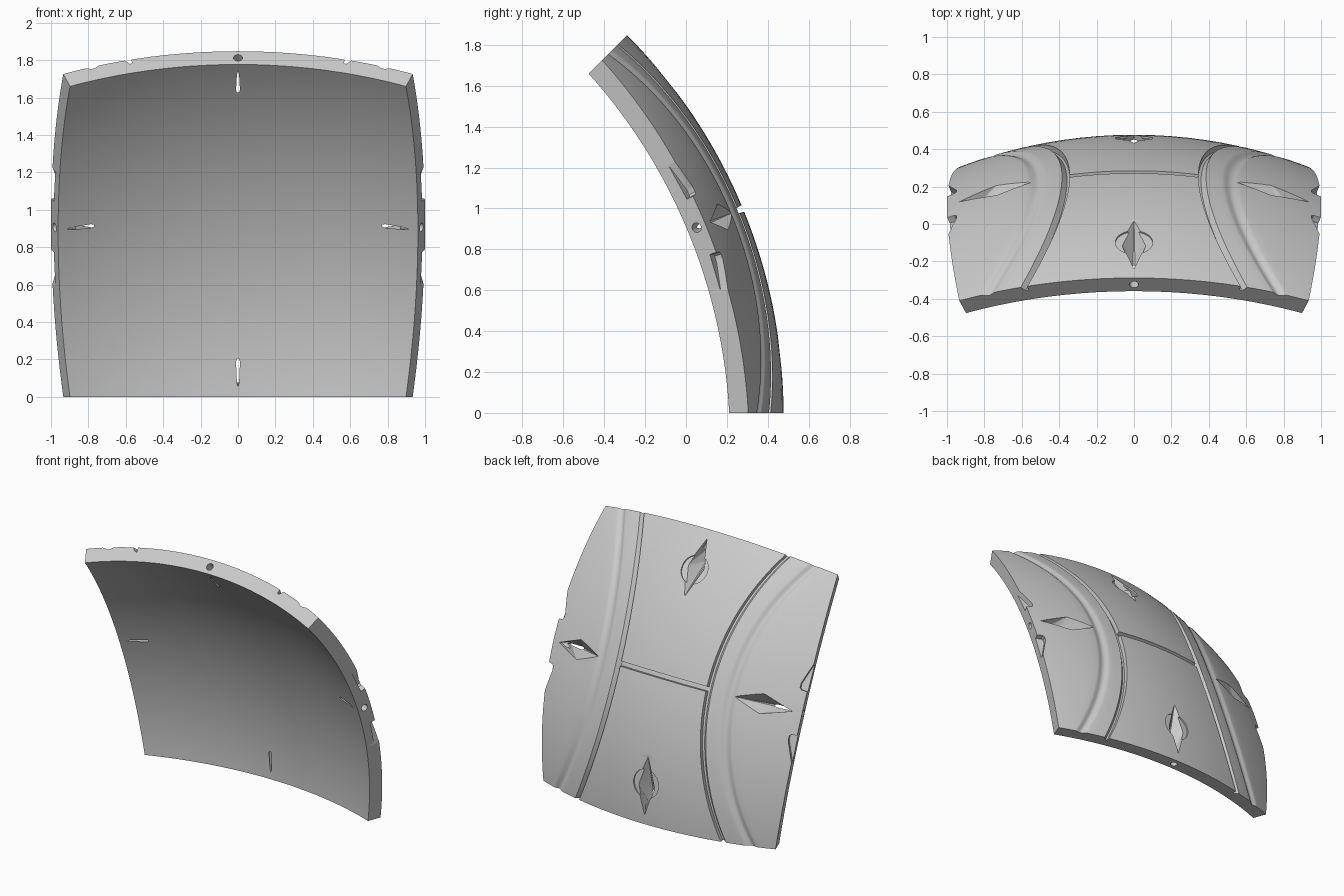
import bpy, bmesh, math
from mathutils import Vector

cube = bpy.data.objects.get("Cube")
if cube:
    bpy.data.objects.remove(cube)

# Sphere tile: 45 degrees wide both ways
HALF = math.radians(22.5)
EDGE = math.tan(HALF)
R_OUT = 1 / math.sin(HALF)
R_IN = R_OUT - 0.1
CENTRE = Vector((0, -2.136, 0))
SIDE = Vector((1, 0, 0))
UP = Vector((0, -math.sin(HALF), math.cos(HALF)))
OUT = Vector((0, math.cos(HALF), math.sin(HALF)))


def on_sphere(a, b, r):
    return CENTRE + (SIDE * a + UP * b + OUT).normalized() * r


def lerp(a, b, n):
    return [a + (b - a) * k / n for k in range(n)]


def half_row(b):
    """Columns from the middle to one side, as (position, depth) pairs."""
    t = (b / EDGE) ** 2
    seam = 0.133 + 0.109 * t
    roll = seam + 0.07 + 0.026 * t
    w = 0.02
    trench = 0.03 if abs(b) < 0.006 else 0
    cols = [(a, trench) for a in lerp(0, seam, 6)]
    # sharp seam with one sloped wall
    cols += [(seam, trench), (seam + 0.001, 0.03), (seam + 0.007, 0.03)]
    cols += [(a, 0) for a in lerp(seam + 0.016, roll - w, 3)]
    # soft rounded channel
    for k in range(10):
        f = k / 10
        cols.append((roll - w + 2 * w * f, 0.007 * (1 - math.cos(math.tau * f))))
    cols += [(a, 0) for a in lerp(roll + w, EDGE, 8)] + [(EDGE, 0)]
    return cols


# Curved shell
rows = [0.0055] + [math.tan(x) for x in lerp(0.0065, HALF, 26)] + [EDGE]
rows = [-b for b in reversed(rows)] + rows
bm = bmesh.new()
outer, inner = [], []
for b in rows:
    half = half_row(b)
    cols = [(-a, d) for a, d in reversed(half[1:])] + half
    outer.append([bm.verts.new(on_sphere(a, b, R_OUT - d)) for a, d in cols])
    inner.append([bm.verts.new(on_sphere(a, b, R_IN)) for a, d in cols])
nr, nc = len(outer), len(outer[0])
for layer in (outer, inner):
    for i in range(nr - 1):
        for j in range(nc - 1):
            bm.faces.new((layer[i][j], layer[i][j + 1], layer[i + 1][j + 1], layer[i + 1][j]))
for i in (0, nr - 1):
    for j in range(nc - 1):
        bm.faces.new((outer[i][j], outer[i][j + 1], inner[i][j + 1], inner[i][j]))
for j in (0, nc - 1):
    for i in range(nr - 1):
        bm.faces.new((outer[i][j], outer[i + 1][j], inner[i + 1][j], inner[i][j]))
bmesh.ops.recalc_face_normals(bm, faces=bm.faces)


def make_object(name, bm):
    mesh = bpy.data.meshes.new(name)
    bm.to_mesh(mesh)
    bm.free()
    ob = bpy.data.objects.new(name, mesh)
    bpy.context.collection.objects.link(ob)
    return ob


shell = make_object("curved_shell_panel", bm)
cutters = []


def hull_cutter(name, points):
    bm = bmesh.new()
    for p in points:
        bm.verts.new(p)
    res = bmesh.ops.convex_hull(bm, input=bm.verts)
    loose = [v for v in bm.verts if not v.link_faces]
    bmesh.ops.delete(bm, geom=loose, context='VERTS')
    bmesh.ops.recalc_face_normals(bm, faces=bm.faces)
    ob = make_object(name, bm)
    ob.hide_render = True
    cutters.append(ob)


def tube_points(start, end, radius, n=24):
    axis = (end - start).normalized()
    p = axis.orthogonal().normalized()
    q = axis.cross(p)
    return [c + (p * math.cos(math.tau * k / n) + q * math.sin(math.tau * k / n)) * radius
            for c in (start, end) for k in range(n)]


def turned(k, a, b, r):
    for _ in range(k):
        a, b = -b, a
    return on_sphere(a, b, r)


# Kite pockets and edge bolt holes on all four sides
def tan_deg(d):
    return math.tan(math.radians(d))


for k in range(4):
    if k % 2:
        d = tan_deg(16.2)
        hull_cutter("disc_cutter", tube_points(
            turned(k, d, 0, R_OUT - 0.012), turned(k, d, 0, R_OUT + 0.03), 0.1, 40))
    top = R_OUT + 0.012
    kite = [turned(k, tan_deg(d), s, top) for d, s in
            ((11.5, 0), (16, 0.029), (16, -0.029), (21, 0))]
    tip = [turned(k, tan_deg(d), s, R_IN - 0.008) for d, s in
           ((18.4, 0.0025), (18.4, -0.0025), (21.3, 0))]
    hull_cutter("kite_cutter", kite + tip)
    mid = R_OUT - 0.05
    edge = turned(k, EDGE, 0, mid)
    along = (edge - turned(k, EDGE - 0.001, 0, mid)).normalized()
    hull_cutter("bolt_cutter", tube_points(edge - along * 0.12, edge + along * 0.05, 0.024))

# Tapered notches along the left and right outer edges
for sx in (-1, 1):
    for sz in (-1, 1):
        plan = ((0.391, 0.068), (0.396, 0.063), (0.391, 0.08), (0.435, 0.06), (0.435, 0.195))
        hull_cutter("notch_cutter", [on_sphere(sx * a, sz * b, R_OUT + h)
                                     for a, b in plan for h in (0.02, -0.035)])

# Cut everything, then drop the cutters
bpy.ops.object.select_all(action='DESELECT')
bpy.context.view_layer.objects.active = shell
shell.select_set(True)
for c in cutters:
    mod = shell.modifiers.new("cut", 'BOOLEAN')
    mod.operation = 'DIFFERENCE'
    mod.solver = 'EXACT'
    mod.object = c
    bpy.ops.object.modifier_apply(modifier=mod.name)
for c in cutters:
    bpy.data.objects.remove(c)
bpy.ops.object.shade_smooth_by_angle(angle=math.radians(25))

# Single plain material
mat = bpy.data.materials.new("light_grey")
mat.use_nodes = True
colour = (0.6, 0.6, 0.6, 1)
mat.diffuse_color = colour
mat.node_tree.nodes["Principled BSDF"].inputs["Base Color"].default_value = colour
shell.data.materials.clear()
shell.data.materials.append(mat)
for p in shell.data.polygons:
    p.material_index = 0
